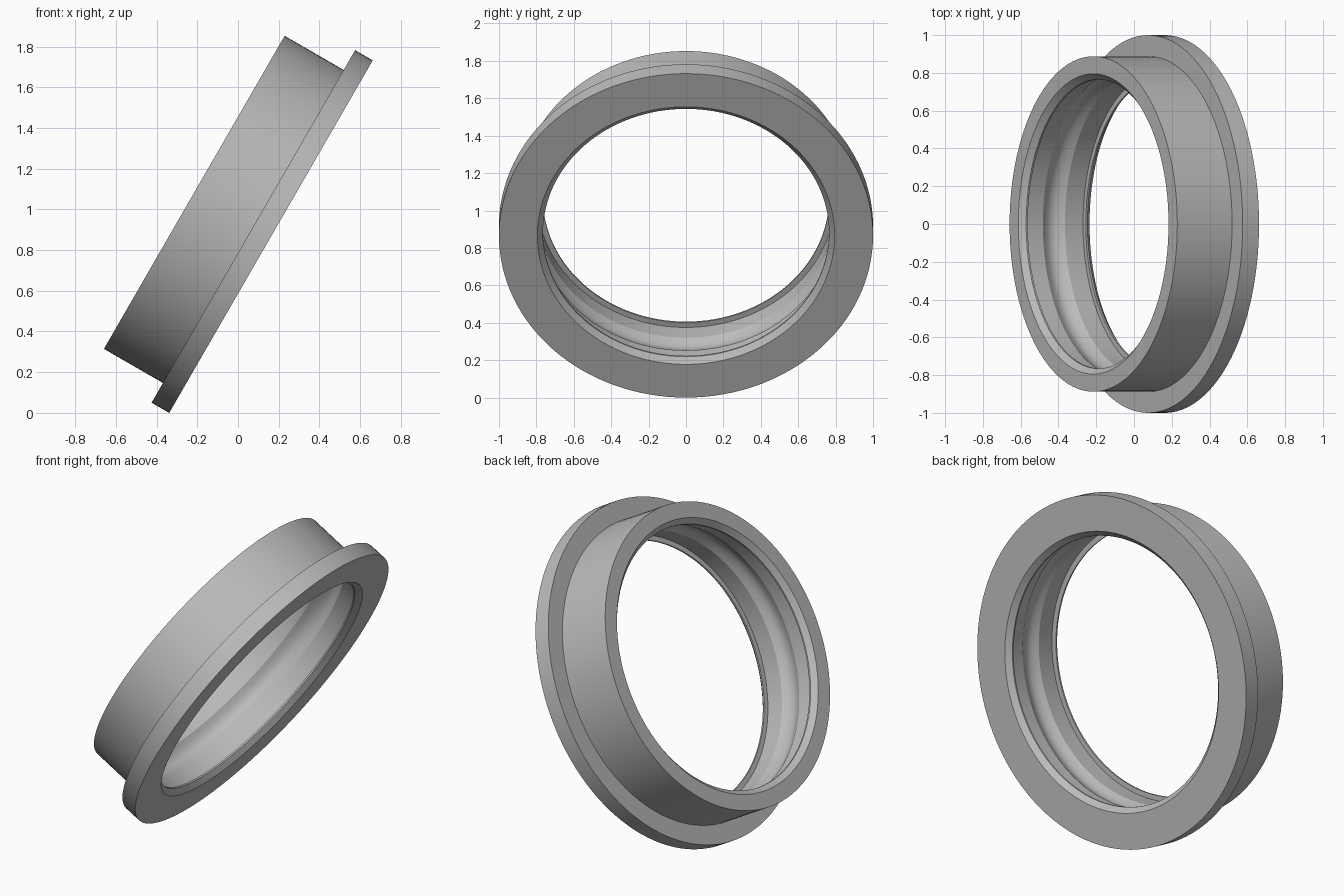
import bpy
import bmesh
import math
from mathutils import Matrix

cube = bpy.data.objects.get("Cube")
if cube:
    bpy.data.objects.remove(cube, do_unlink=True)

SEGMENTS = 128
LENGTH = 0.435       # axial length of the ring
FLANGE_R, FLANGE_T = 1.0, 0.1
BARREL_R = 0.888
MOUTH_R, LIP_R, BORE_R = 0.795, 0.765, 0.795
GROOVE_START, GROOVE_DEPTH = 0.15, 0.025

grey = bpy.data.materials.new("plain grey")
grey.use_nodes = True
colour = (0.5, 0.5, 0.5, 1)
grey.diffuse_color = colour
grey.node_tree.nodes["Principled BSDF"].inputs["Base Color"].default_value = colour

# Outer profile as (radius, distance from the flange face)
outer = [(FLANGE_R, 0), (FLANGE_R, FLANGE_T), (BARREL_R, FLANGE_T), (BARREL_R, LENGTH)]

# Inner profile: chamfered lip and bore at each end, shallow round groove between
end = [(MOUTH_R, 0), (LIP_R, 0.03), (LIP_R, 0.04), (BORE_R, 0.04), (BORE_R, GROOVE_START)]
steps = 10
width = LENGTH - 2 * GROOVE_START
groove = [(BORE_R + GROOVE_DEPTH * math.sin(math.pi * i / steps),
           GROOVE_START + width * i / steps) for i in range(1, steps)]
far_end = [(r, LENGTH - d) for r, d in reversed(end)]
profile = outer + list(reversed(end + groove + far_end))

# Revolve the closed profile around the ring axis
bm = bmesh.new()
verts = [bm.verts.new((r, 0, d)) for r, d in profile]
edges = [bm.edges.new((verts[i - 1], verts[i])) for i in range(len(verts))]
bmesh.ops.spin(bm, geom=verts + edges, cent=(0, 0, 0), axis=(0, 0, 1),
               angle=math.tau, steps=SEGMENTS, use_merge=False)
bmesh.ops.remove_doubles(bm, verts=bm.verts, dist=0.0001)
bmesh.ops.recalc_face_normals(bm, faces=bm.faces)

# Tilt the ring so the flange faces its left and down, resting on the ground
tilt = Matrix.Rotation(math.radians(-60), 4, "Y")
bm.transform(Matrix.Translation((0.162, 0, 0.866)) @ tilt)

mesh = bpy.data.meshes.new("flanged_ring")
bm.to_mesh(mesh)
bm.free()
mesh.materials.append(grey)
ring = bpy.data.objects.new("flanged_ring", mesh)
bpy.context.collection.objects.link(ring)
bpy.ops.object.select_all(action="DESELECT")
ring.select_set(True)
bpy.context.view_layer.objects.active = ring
bpy.ops.object.shade_smooth_by_angle(angle=math.radians(25))
